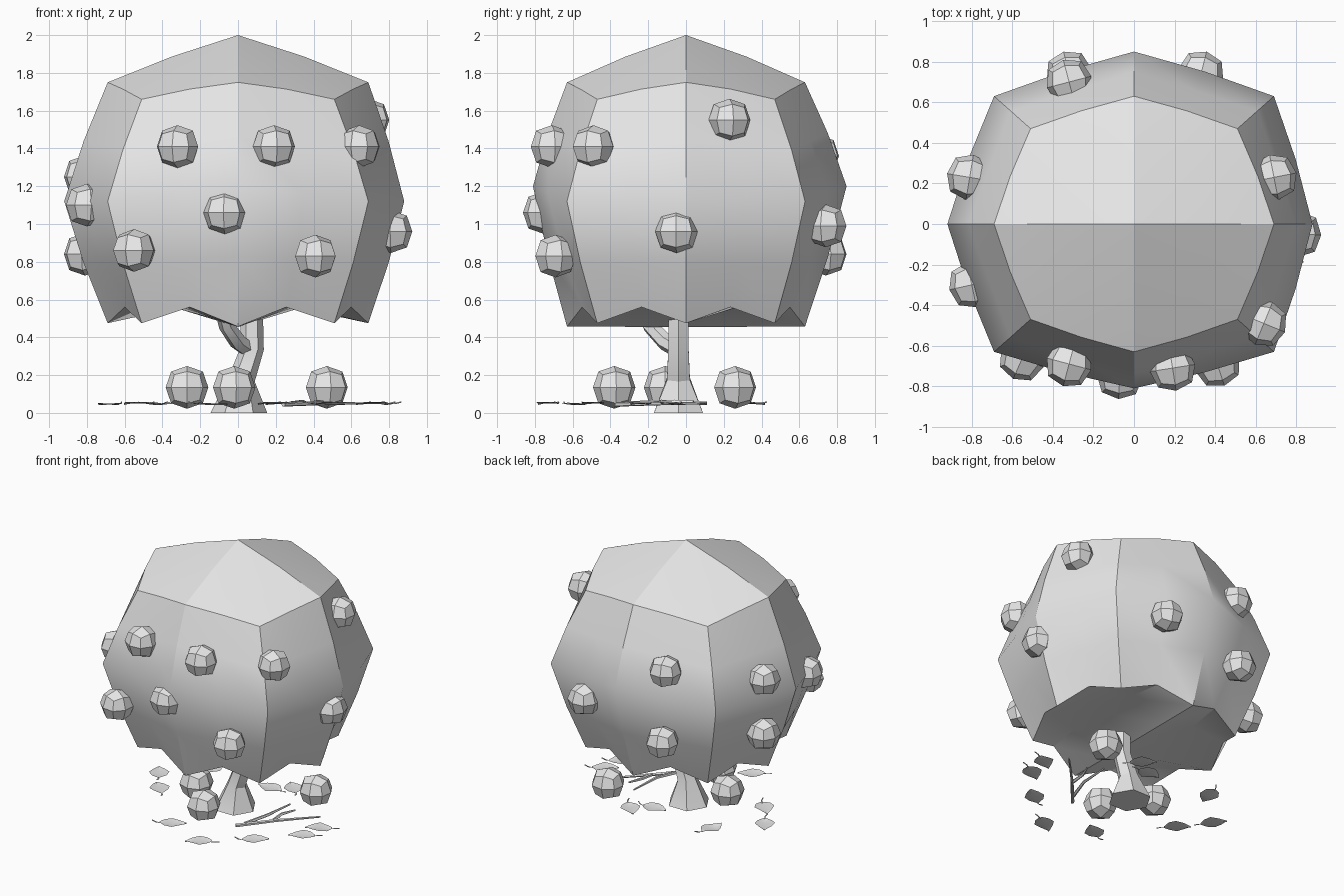
import bpy, bmesh, math, random
from mathutils import Vector

random.seed(4)
old = bpy.data.objects.get("Cube")
if old:
    bpy.data.objects.remove(old)

grey = bpy.data.materials.new("plain grey")
grey.use_nodes = True
grey.diffuse_color = (0.8, 0.8, 0.8, 1)
grey.node_tree.nodes["Principled BSDF"].inputs["Base Color"].default_value = (0.8, 0.8, 0.8, 1)


def finish(bm, name):
    bmesh.ops.recalc_face_normals(bm, faces=bm.faces)
    mesh = bpy.data.meshes.new(name)
    bm.to_mesh(mesh)
    bm.free()
    mesh.materials.append(grey)
    ob = bpy.data.objects.new(name, mesh)
    bpy.context.collection.objects.link(ob)
    bpy.ops.object.select_all(action='DESELECT')
    ob.select_set(True)
    bpy.context.view_layer.objects.active = ob
    bpy.ops.object.shade_smooth_by_angle(angle=math.radians(30))
    return ob


def split_cube():
    """Cube of coordinates -1, 0 and 1, every face split in four."""
    bm = bmesh.new()
    bmesh.ops.create_cube(bm, size=2)
    bmesh.ops.subdivide_edges(bm, edges=bm.edges[:], cuts=1, use_grid_fill=True)
    return bm


def tube(bm, points, radii, sides):
    """Capped tube with a ring of vertices at each path point."""
    points = [Vector(p) for p in points]
    rings = []
    for i, (p, r) in enumerate(zip(points, radii)):
        along = points[min(i + 1, len(points) - 1)] - points[max(i - 1, 0)]
        turn = Vector((0, 0, 1)).rotation_difference(along)
        if p.z == 0:
            turn.identity()
        ring = []
        for k in range(sides):
            a = math.tau * k / sides
            ring.append(bm.verts.new(p + turn @ Vector((r * math.cos(a), r * math.sin(a), 0))))
        rings.append(ring)
    for low, high in zip(rings, rings[1:]):
        for k in range(sides):
            n = (k + 1) % sides
            bm.faces.new((low[k], low[n], high[n], high[k]))
    bm.faces.new(rings[0][::-1])
    bm.faces.new(rings[-1])


# Crown: a rounded block with a zigzag underside
bm = split_cube()
mid = Vector((0, 0, 1.12))
for v in bm.verts:
    x, y, z = (round(c) for c in v.co)
    kind = abs(x) + abs(y) + abs(z)
    if kind == 3:
        v.co = (0.51 * x, 0.47 * y, 1.66 if z > 0 else 0.475)
    elif kind == 2:
        v.co = (0.69 * x, 0.63 * y, 1.12 if z == 0 else 1.75 if z > 0 else 0.475 if x else 0.457)
    else:
        v.co = (0.9 * x - 0.02 * abs(x), 0.83 * y + 0.02 * abs(y),
                2.0 if z > 0 else 0.455 if z < 0 else 1.2 if y else 1.12)
corners = [v.co.copy() for v in bm.verts]
bmesh.ops.subdivide_edges(bm, edges=bm.edges[:], cuts=1, use_grid_fill=True)
for v in bm.verts:
    if min((v.co - c).length for c in corners) < 0.01:
        continue
    if v.co.z > 0.6:
        v.co = mid + (v.co - mid) * 1.015
    elif abs(v.co.x) > 0.1:
        v.co.z = 0.56
crown = finish(bm, "crown").data
# Keep the belt around the crown soft
for e in crown.edges:
    if all(1.0 < crown.vertices[i].co.z < 1.25 for i in e.vertices):
        e.use_edge_sharp = False


# Fruit: small rounded blocks
def fruit(name, spot, tilt):
    bm = split_cube()
    for v in bm.verts:
        v.co *= {3: 0.067, 2: 0.084, 1: 0.113}[round(v.co.length_squared)]
    ob = finish(bm, name)
    ob.location = spot
    ob.rotation_euler.z = tilt


hanging = [(-.32, -.69, 1.41), (.19, -.71, 1.41), (.64, -.49, 1.41), (-.07, -.75, 1.06),
           (-.55, -.66, .86), (.41, -.69, .83), (-.8, -.3, 1.1), (.81, -.05, .96),
           (.69, .23, 1.55), (-.81, .23, 1.25), (-.81, .23, .84), (-.32, .7, 1.36),
           (-.32, .74, .84), (.33, .74, .99)]
quarter = math.pi / 2
for i, (x, y, z) in enumerate(hanging):
    angle = math.atan2(y, x)
    fruit(f"hanging_fruit_{i + 1}", (x, y, z), 0.6 * (angle - quarter * round(angle / quarter)))
for i, (x, y) in enumerate([(-.27, -.11), (-.02, -.38), (.47, .26)]):
    fruit(f"fallen_fruit_{i + 1}", (x, y, 0.135), 0.1 * i)

# Trunk with flared foot, and one branch
bm = bmesh.new()
tube(bm, [(.005, -.04, 0), (.02, -.04, .18), (.075, -.04, .34), (.07, -.04, .62)],
     [.15, .07, .062, .06], 6)
finish(bm, "trunk")
bm = bmesh.new()
tube(bm, [(.05, -.05, .34), (0, -.11, .375), (-.06, -.19, .46), (-.1, -.25, .6)],
     [.045, .046, .042, .036], 6)
finish(bm, "branch")


# Fallen leaves: folded blades with a bent stalk
def leaf(name, x, y, turn):
    bm = bmesh.new()
    ribs = []
    for along, half in ((-.085, .006), (-.05, .05), (0, .07), (.05, .043), (.1, .002)):
        lift = random.uniform(-.006, .006)
        ribs.append([bm.verts.new((along, side * half, lift + .008 * abs(side)))
                     for side in (-1, 0, 1)])
    for a, b in zip(ribs, ribs[1:]):
        for k in range(2):
            bm.faces.new((a[k], b[k], b[k + 1], a[k + 1]))
    tube(bm, [(-.08, 0, 0), (-.11, .005, .005), (-.135, .02, .012)], [.004, .004, .004], 4)
    ob = finish(bm, name)
    ob.location = (x, y, 0.046)
    ob.rotation_euler.z = turn


leaves = [(-.68, .03, 2.2), (-.53, -.18, 2.4), (-.14, -.59, .57), (.19, -.73, 3.7), (.48, -.49, .6),
          (.71, -.24, 3.7), (.74, -.08, 3.7), (.09, .26, 3.2), (.22, .35, 2.4), (-.42, .3, 4.5)]
for i, (x, y, turn) in enumerate(leaves):
    leaf(f"fallen_leaf_{i + 1}", x, y, turn)

# Fallen forked twig
bm = bmesh.new()
for path in ([(.24, -.37, .045), (.42, -.16, .05), (.64, .07, .05)],
             [(.28, -.32, .05), (.34, -.13, .06), (.36, .11, .055)],
             [(.41, -.17, .05), (.41, -.06, .06), (.45, .04, .06)]):
    tube(bm, path, [.013, .011, .006], 5)
finish(bm, "fallen_twig")
